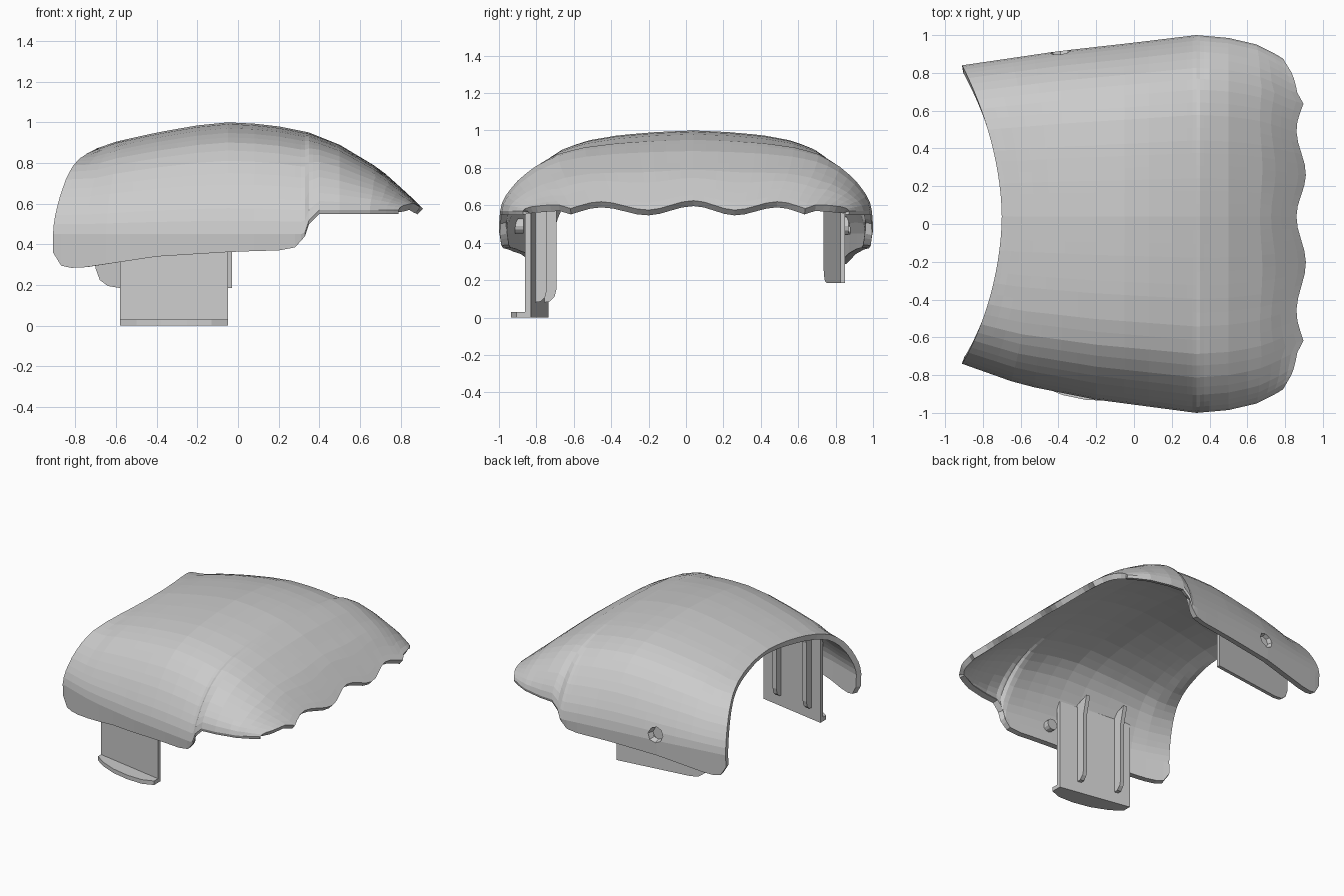
import bpy, bmesh, math
from mathutils import Vector, Matrix

if "Cube" in bpy.data.objects:
    bpy.data.objects.remove(bpy.data.objects["Cube"])


def interp(table, x):
    if x <= table[0][0]:
        return table[0][1]
    for (a, fa), (b, fb) in zip(table, table[1:]):
        if x <= b:
            return fa + (fb - fa) * (x - a) / (b - a)
    return table[-1][1]


def finish(name, bm, recalc=True):
    if recalc:
        bmesh.ops.recalc_face_normals(bm, faces=bm.faces)
    me = bpy.data.meshes.new(name)
    bm.to_mesh(me)
    bm.free()
    ob = bpy.data.objects.new(name, me)
    bpy.context.collection.objects.link(ob)
    return ob


def prism(name, pts, vec):
    bm = bmesh.new()
    f = bm.faces.new([bm.verts.new(p) for p in pts])
    r = bmesh.ops.extrude_face_region(bm, geom=[f], use_keep_orig=True)
    bmesh.ops.translate(bm, vec=Vector(vec),
                        verts=[v for v in r["geom"] if isinstance(v, bmesh.types.BMVert)])
    return finish(name, bm)


def cone_y(name, x, y, z, r1, r2, depth, sides):
    bm = bmesh.new()
    bmesh.ops.create_cone(bm, cap_ends=True, segments=sides, radius1=r1, radius2=r2, depth=depth,
                          matrix=Matrix.Translation((x, y, z)) @ Matrix.Rotation(math.pi / 2, 4, 'X'))
    return finish(name, bm)


# Shell profiles along x: top line, lower edge, outline on each side
TOP = [(-.91, .855), (-.7, .87), (-.6, .905), (-.4, .95), (-.2, .985), (-.05, 1), (.15, .99), (.35, .95),
       (.5, .89), (.7, .77), (.8, .68), (.86, .625), (.91, .575)]
LOW = [(-.91, .36), (-.87, .295), (-.8, .28), (-.4, .34), (0, .365), (.2, .37), (.28, .385),
       (.33, .44), (.35, .5), (.4, .55), (.91, .548)]
END = [(.33, 1), (.5, .985), (.65, .95), (.75, .9), (.82, .855), (.91, .82)]
BACK = [(-.91, .84), (-.4, .915), (0, .96)] + END
FRONT = [(-.91, .74), (-.6, .85), (-.2, .93)] + END
# Cross-section height against sideways fraction
ARCH = [(0, 1), (.2, .985), (.4, .955), (.58, .9), (.7, .82), (.8, .7), (.9, .48), (.965, .26), (.99, .12), (1, 0)]
CORNER = [(.75, .93), (.82, .865), (.9, .85), (.95, .83), (1, .79)]
MID = .04


def shell_point(X, q, skirt):
    a = abs(q)
    # Curved rear opening and scalloped front rim
    if X < -.3:
        xl = -.70 - .21 * a ** 1.8
        x = -.3 + (X + .3) * (xl + .3) / -.61
    elif X > .6:
        wave = .885 + .025 * math.cos(2 * math.pi * (q * .84 + MID - .28) / .48)
        x = .6 + (X - .6) * (min(wave, interp(CORNER, a)) - .6) / .31
    else:
        x = X
    w = interp(BACK, x) - MID if q > 0 else interp(FRONT, x) + MID
    low = interp(LOW, x)
    z0 = max(.45, low + .02)
    y = MID + q * w
    if skirt:
        return (x, y - math.copysign(.006, q), low)
    return (x, y, z0 + max(interp(TOP, x) - z0, .002) * interp(ARCH, a))


half = [.07 * i for i in range(1, 11)] + [.76, .82, .87, .91, .945, .97, .99, 1]
cols = [(-1, True)] + [(-q, False) for q in reversed(half)] + [(0, False)] + [(q, False) for q in half] + [(1, True)]
rows = [-.91, -.87, -.82, -.75, -.65, -.53, -.4, -.3, -.2, -.05, .08, .2, .28, .31, .33, .35, .37, .4,
        .5, .6, .68, .75, .81, .87, .91]
bm = bmesh.new()
grid = [[bm.verts.new(shell_point(X, *c)) for c in cols] for X in rows]
for r0, r1 in zip(grid, grid[1:]):
    for j in range(len(cols) - 1):
        bm.faces.new((r0[j], r1[j], r1[j + 1], r0[j + 1]))
shell = finish("shell", bm, recalc=False)

# Wall thickness and screw recess
sol = shell.modifiers.new("thickness", 'SOLIDIFY')
sol.thickness = .04
sol.offset = -1
cutter = cone_y("recess_cutter", -.39, .89, .49, .07, .03, .14, 8)
cutter.hide_render = True
cut = shell.modifiers.new("recess", 'BOOLEAN')
cut.operation = 'DIFFERENCE'
cut.solver = 'EXACT'
cut.object = cutter
bpy.context.view_layer.objects.active = shell
for m in ("thickness", "recess"):
    bpy.ops.object.modifier_apply(modifier=m)
bpy.data.objects.remove(cutter)

# Bosses inside the side walls
cone_y("back_boss", -.39, .83, .49, .05, .05, .08, 12)
cone_y("front_boss", -.02, -.90, .49, .04, .04, .06, 12)


# Long strap on the front side, angled in plan
def strap_y(x):
    return -.86 + (-.05 - x) / .53 * .095


prism("front_strap", [(x, strap_y(x), z) for x, z in ((-.05, 0), (-.58, 0), (-.58, .64), (-.05, .66))], (0, .03, 0))

# Curved foot lip
prism("strap_foot", [(-.05, -.84, 0), (-.05, -.905, 0), (-.13, -.935, 0), (-.25, -.932, 0),
                     (-.38, -.905, 0), (-.5, -.855, 0), (-.58, -.80, 0), (-.58, -.745, 0)], (0, 0, .03))

# Stiffening ribs on the strap
RIB = [(0, .08), (.035, .085), (.06, .11), (.07, .15), (.07, .58), (.10, .71), (0, .67)]
for i, x in enumerate((-.2, -.48)):
    prism(f"strap_rib_{i + 1}", [(x - .015, strap_y(x) + .02 + d, z) for d, z in RIB], (.03, 0, 0))

# Short tab on the back side with rounded lower corner
TAB = [(-.03, .185), (-.58, .185), (-.64, .195), (-.68, .225), (-.70, .28), (-.70, .6), (-.03, .66)]
prism("back_tab", [(x, .825 + (x + .03) / .67 * .09, z) for x, z in TAB], (0, .025, 0))
